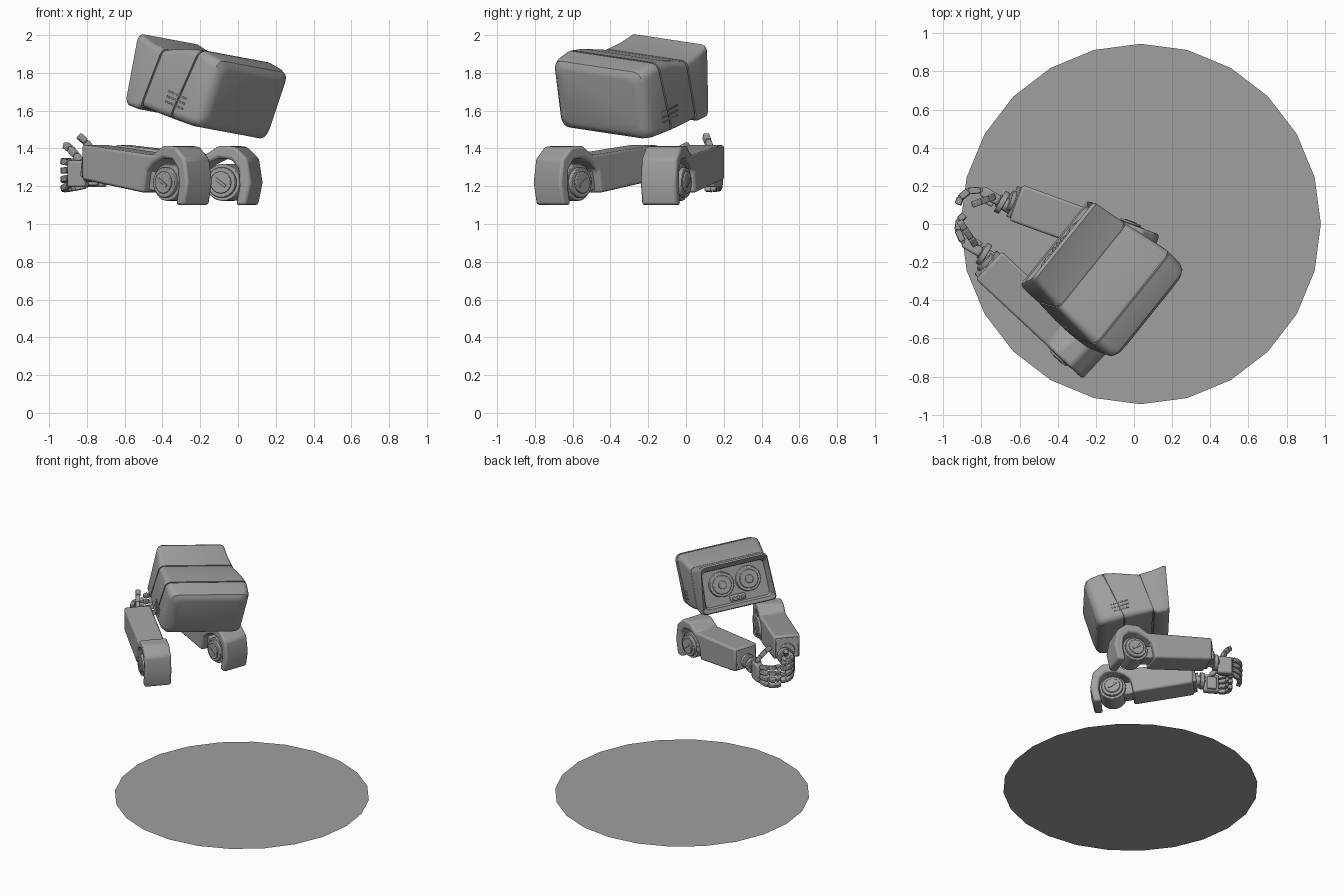
import bpy, bmesh
from math import radians, cos, sin, pi
from mathutils import Matrix, Vector

old = bpy.data.objects.get("Cube")
if old:
    bpy.data.objects.remove(old)

grey = bpy.data.materials.new("plain grey")
grey.use_nodes = True
grey.diffuse_color = (0.35, 0.35, 0.35, 1)
grey.node_tree.nodes["Principled BSDF"].inputs["Base Color"].default_value = (0.35, 0.35, 0.35, 1)


def rot(deg, axis):
    return Matrix.Rotation(radians(deg), 4, axis)


def move(x, y, z):
    return Matrix.Translation((x, y, z))


# Body frame: x is the machine's right, y its forward direction
BODY = rot(45, 'Z')


def finish(name, bm, matrix, bevel=0.0, smooth=True):
    bmesh.ops.recalc_face_normals(bm, faces=bm.faces)
    me = bpy.data.meshes.new(name)
    bm.to_mesh(me)
    bm.free()
    ob = bpy.data.objects.new(name, me)
    bpy.context.collection.objects.link(ob)
    me.materials.append(grey)
    ob.matrix_world = matrix
    if bevel:
        mod = ob.modifiers.new("edge", 'BEVEL')
        mod.width, mod.segments, mod.limit_method = bevel, 2, 'ANGLE'
        mod.angle_limit = radians(25)
    if smooth:
        bpy.ops.object.select_all(action='DESELECT')
        ob.select_set(True)
        bpy.context.view_layer.objects.active = ob
        bpy.ops.object.shade_smooth_by_angle(angle=radians(32))
    return ob


def box(name, size, matrix, bevel=0.006):
    bm = bmesh.new()
    bmesh.ops.create_cube(bm, size=1)
    bmesh.ops.scale(bm, vec=size, verts=bm.verts)
    return finish(name, bm, matrix, bevel)


def cylinder(name, radius, length, matrix, axis='X', top=None, sides=32):
    turn = rot(90, 'Y') if axis == 'X' else rot(-90, 'X')
    bm = bmesh.new()
    bmesh.ops.create_cone(bm, cap_ends=True, segments=sides, radius1=radius,
                          radius2=radius if top is None else top, depth=length)
    return finish(name, bm, matrix @ turn, 0.004)


def prism(name, profile, width, matrix, bevel):
    bm = bmesh.new()
    face = bm.faces.new([bm.verts.new((-width / 2, y, z)) for y, z in profile])
    new = bmesh.ops.extrude_face_region(bm, geom=[face])["geom"]
    bmesh.ops.translate(bm, vec=(width, 0, 0), verts=[v for v in new if isinstance(v, bmesh.types.BMVert)])
    return finish(name, bm, matrix, bevel)


def ring_points(vb, vt, lo, hi, half, radius, taper, crown):
    """Rounded rectangle section, optionally slanted, tapered and crowned."""
    pts = []
    for k, (sx, sz) in enumerate([(1, 1), (-1, 1), (-1, -1), (1, -1)]):
        cx, cz = sx * (half - radius), (hi if sz > 0 else lo) - sz * radius
        for i in range(6):
            a = (k + i / 5) * pi / 2
            x, z = cx + radius * cos(a), cz + radius * sin(a)
            t = (z - lo) / (hi - lo)
            bulge = crown * max(0, t) * (1 - (x / half) ** 2)
            pts.append((x * (1 - taper * t), vb + (vt - vb) * t + bulge, z + bulge))
    return pts


def loft(name, sections, matrix):
    bm = bmesh.new()
    rings = [[bm.verts.new(p) for p in ring_points(*s)] for s in sections]
    for a, b in zip(rings, rings[1:]):
        for i in range(len(a)):
            j = (i + 1) % len(a)
            bm.faces.new((a[i], a[j], b[j], b[i]))
    bm.faces.new(rings[0])
    bm.faces.new(rings[-1])
    return finish(name, bm, matrix)


# Ground disc
bm = bmesh.new()
bmesh.ops.create_circle(bm, cap_ends=True, segments=24, radius=0.945)
finish("ground_disc", bm, move(0.035, 0, 0), smooth=False)

# Head shell: rounded back, seam grooves, dipped brow, visor lip and recessed face
HEAD = BODY @ move(-0.298, -0.36, 1.66) @ rot(4, 'Z') @ rot(18, 'X') @ rot(7, 'Y')
loft("head_shell", [
    (0.00, 0.00, -0.16, 0.135, 0.245, 0.05, 0, 0),
    (0.008, 0.008, -0.18, 0.155, 0.275, 0.05, 0, 0),
    (0.03, 0.025, -0.198, 0.175, 0.298, 0.05, 0, 0),
    (0.07, 0.06, -0.205, 0.183, 0.312, 0.05, 0, 0),
    (0.195, 0.145, -0.21, 0.19, 0.316, 0.045, 0, 0),
    (0.196, 0.146, -0.202, 0.182, 0.308, 0.04, 0, 0),
    (0.204, 0.154, -0.202, 0.182, 0.308, 0.04, 0, 0),
    (0.205, 0.155, -0.21, 0.19, 0.316, 0.045, 0, 0),
    (0.29, 0.24, -0.213, 0.172, 0.312, 0.04, 0.02, 0),
    (0.42, 0.41, -0.216, 0.112, 0.298, 0.035, 0.04, 0),
    (0.421, 0.411, -0.209, 0.105, 0.291, 0.03, 0.04, 0),
    (0.429, 0.419, -0.209, 0.105, 0.291, 0.03, 0.04, 0),
    (0.43, 0.42, -0.222, 0.112, 0.298, 0.035, 0.04, 0),
    (0.46, 0.53, -0.238, 0.115, 0.294, 0.03, 0.08, 0.015),
    (0.53, 0.615, -0.24, 0.13, 0.29, 0.03, 0.1, 0.02),
    (0.545, 0.63, -0.232, 0.12, 0.282, 0.03, 0.1, 0.02),
    (0.545, 0.58, -0.205, 0.085, 0.258, 0.03, 0.06, 0),
    (0.515, 0.53, -0.195, 0.075, 0.248, 0.03, 0.04, 0),
], HEAD)

# Twin lenses and sensor strip on the face
for side, word in ((-1, "left"), (1, "right")):
    for part, r, tip, depth, y in (("eye_rim", 0.098, 0.092, 0.05, 0.53), ("eye_barrel", 0.078, 0.07, 0.07, 0.535),
                                   ("eye_lens", 0.04, 0.03, 0.085, 0.54)):
        cylinder(f"{word}_{part}", r, depth, HEAD @ move(side * 0.104, y, -0.04), 'Y', tip)
    # Cooling slits on the cheeks
    for k in range(3):
        box(f"{word}_cheek_slit", (0.008, 0.13, 0.008), HEAD @ move(side * 0.314, 0.2, -0.08 - 0.028 * k), 0.002)
box("sensor_strip", (0.12, 0.03, 0.045), HEAD @ move(0, 0.53, -0.16), 0.01)
for k in (-1, 0, 1):
    cylinder("sensor_dot", 0.012, 0.012, HEAD @ move(k * 0.034, 0.548, -0.16), 'Y', sides=12)

# Arms: forearm block with a hooked elbow guard around a round joint
ARM = [(0.32, 1.165), (0.765, 1.235), (0.765, 1.42), (0.26, 1.365), (0.18, 1.415), (0.09, 1.41), (0.02, 1.345),
       (0, 1.22), (0.025, 1.1), (0.085, 1.1), (0.065, 1.2), (0.07, 1.29), (0.11, 1.34), (0.18, 1.35), (0.25, 1.32),
       (0.3, 1.28)]


def arm(word, x, y, yaw):
    frame = BODY @ move(x, y, 0) @ rot(yaw, 'Z')
    prism(f"{word}_forearm", ARM, 0.2, frame, 0.014)
    box(f"{word}_elbow_link", (0.11, 0.2, 0.1), frame @ move(0, 0.27, 1.225) @ rot(8, 'X'))
    joint = frame @ move(0, 0.165, 1.22)
    for part, r, w in (("drum", 0.098, 0.16), ("ring", 0.08, 0.205), ("cap", 0.058, 0.225)):
        cylinder(f"{word}_elbow_{part}", r, w, joint)
    for side in (-1, 1):
        box(f"{word}_elbow_slot", (0.006, 0.07, 0.016), joint @ move(side * 0.114, 0, 0) @ rot(35, 'X'), 0.002)
    front = frame @ move(0, 0.765, 1.325) @ rot(8, 'X')
    box(f"{word}_forearm_end", (0.17, 0.03, 0.15), front)
    cylinder(f"{word}_wrist_socket", 0.055, 0.05, front @ move(0, 0.01, -0.02), 'Y')


arm("left", -0.665, -0.38, 2)
arm("right", -0.035, -0.177, 25)


def chain(name, frame, lengths, bend, axis, thick):
    """Row of jointed blocks, each one bent from the one before."""
    for length in lengths:
        frame = frame @ rot(bend, axis)
        box(name, (thick, length * 0.92, thick), frame @ move(0, length / 2, 0), 0.005)
        box(name + "_knuckle", (thick * 0.7, 0.02, thick * 0.7), frame, 0.003)
        frame = frame @ move(0, length, 0)


# Hands: upright palms with fingers curled towards each other
def hand(word, x, y, yaw, curl, thumb):
    frame = BODY @ move(x, y, 1.285) @ rot(yaw, 'Z')
    cylinder(f"{word}_wrist", 0.036, 0.12, frame @ move(0, -0.02, 0), 'Y')
    cylinder(f"{word}_wrist_disc", 0.062, 0.03, frame @ move(0, 0.015, 0), 'Y')
    box(f"{word}_palm", (0.055, 0.11, 0.14), frame @ move(0, 0.085, -0.02), 0.012)
    box(f"{word}_palm_pad", (0.03, 0.07, 0.1), frame @ move(curl * -0.035, 0.085, -0.03), 0.008)
    for k in range(4):
        start = frame @ move(0, 0.145, 0.04 - k * 0.04) @ rot(6 - 7 * k, 'X')
        chain(f"{word}_finger", start, (0.065, 0.055, 0.04), 34 * curl, 'Z', 0.032)
    base, lift, lean = thumb
    chain(f"{word}_thumb", frame @ move(*base) @ rot(lean, 'Z') @ rot(lift, 'X'), (0.06, 0.065, 0.05), -9, 'X', 0.034)


hand("right", -0.405, 0.555, 15, 1, ((0, 0.07, 0.05), 68, 50))
hand("left", -0.665, 0.43, 14, -1, ((0.02, 0.08, 0.04), 50, -25))
